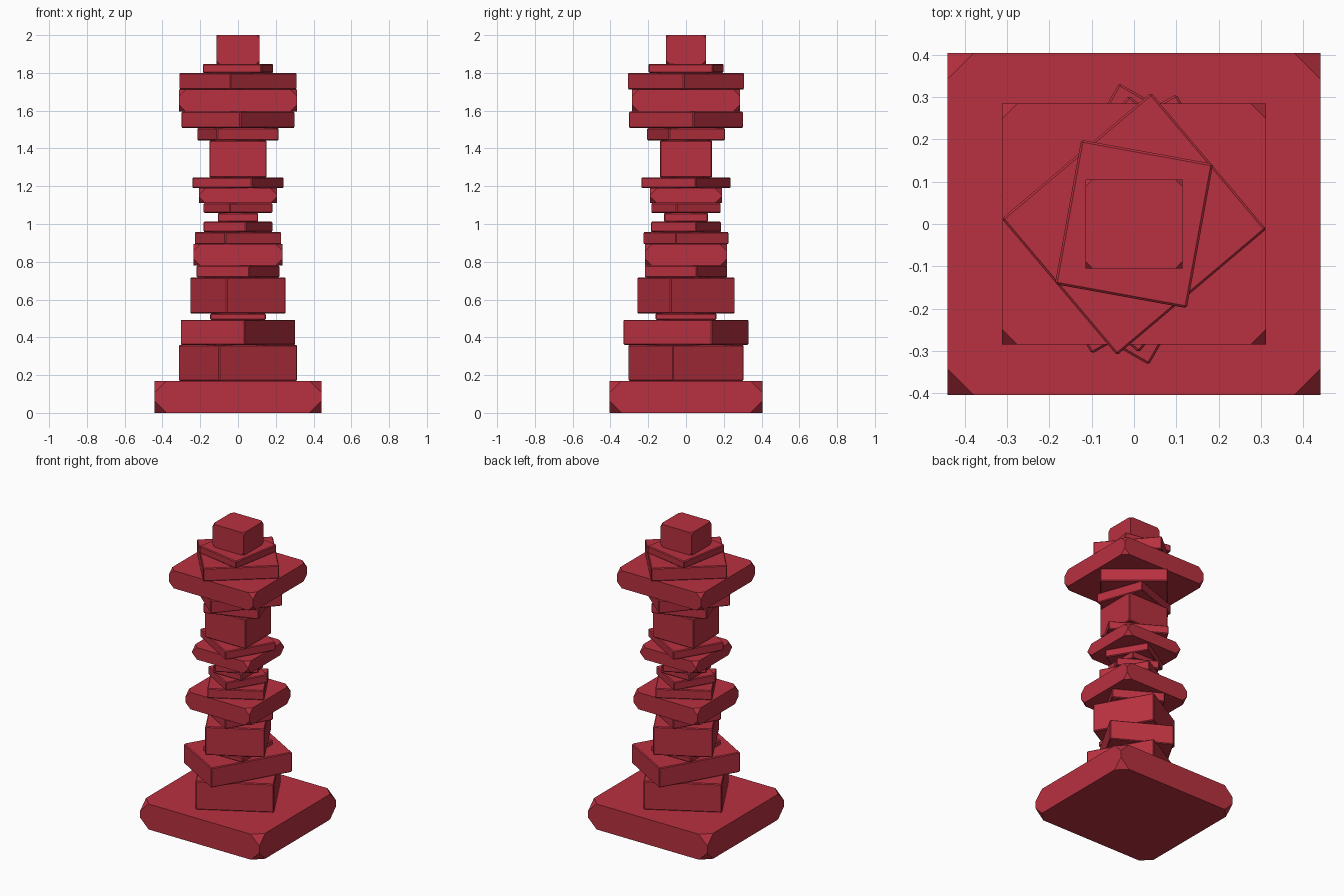
import bpy
from math import atan2, hypot

if "Cube" in bpy.data.objects:
    bpy.data.objects.remove(bpy.data.objects["Cube"])

red = bpy.data.materials.new("red")
red.diffuse_color = (0.48, 0.03, 0.05, 1)
red.use_nodes = True
red.node_tree.nodes["Principled BSDF"].inputs["Base Color"].default_value = red.diffuse_color


def slab(name, z0, z1, width, depth, angle=0.0, cut=0.0):
    """Box between two heights; corners clipped by cut, otherwise edges eased."""
    bpy.ops.mesh.primitive_cube_add(size=1, location=(0, 0, (z0 + z1) / 2))
    ob = bpy.context.object
    ob.name = name
    ob.scale = (width, depth, z1 - z0)
    bpy.ops.object.transform_apply(location=False, rotation=False, scale=True)
    ob.rotation_euler.z = angle
    ob.data.materials.append(red)
    mod = ob.modifiers.new("corners", "BEVEL")
    mod.affect = "VERTICES" if cut else "EDGES"
    mod.width = cut or 0.005
    mod.segments = 1
    mod.limit_method = "NONE"


def turned(name, z0, z1, x, front_x, y, side_y):
    """Turned slab given by its front corner (front_x, -y) and right corner (x, side_y)."""
    dx, dy = x - front_x, side_y + y
    slab(name, z0, z1, hypot(dx, dy), hypot(x + front_x, side_y - y), atan2(dy, dx))


# base and lower stem
slab("base_plate", 0, 0.17, 0.882, 0.808, cut=0.062)
turned("lower_block", 0.17, 0.36, 0.315, -0.10, 0.307, -0.07)
turned("lower_slab", 0.36, 0.493, 0.305, 0.035, 0.333, 0.137)
slab("lower_spacer", 0.493, 0.527, 0.294, 0.322)
turned("middle_block", 0.527, 0.717, 0.255, -0.06, 0.26, -0.082)

# lower collar
turned("collar_under", 0.717, 0.78, 0.222, 0.06, 0.22, 0.057)
slab("collar_plate", 0.78, 0.893, 0.472, 0.434, cut=0.036)
turned("collar_over", 0.893, 0.957, 0.23, -0.07, 0.228, -0.055)
turned("collar_cap", 0.957, 1.012, 0.184, 0.042, 0.187, 0.054)

# waist and upper collar
slab("waist_spacer", 1.012, 1.058, 0.214, 0.235)
turned("waist_slab", 1.058, 1.11, 0.184, -0.043, 0.186, -0.05)
slab("waist_plate", 1.11, 1.19, 0.414, 0.38, cut=0.036)
turned("waist_cap", 1.19, 1.246, 0.245, 0.075, 0.236, 0.053)
slab("neck", 1.246, 1.443, 0.304, 0.276)

# head
turned("head_under", 1.443, 1.508, 0.218, -0.11, 0.207, -0.09)
turned("head_lower", 1.508, 1.595, 0.302, 0.012, 0.303, 0.04)
slab("head_plate", 1.595, 1.713, 0.624, 0.57, cut=0.036)
turned("head_upper", 1.713, 1.80, 0.313, -0.04, 0.31, -0.012)
turned("head_cap", 1.80, 1.848, 0.187, 0.125, 0.198, 0.143)
slab("finial", 1.848, 2.0, 0.23, 0.21, cut=0.017)
